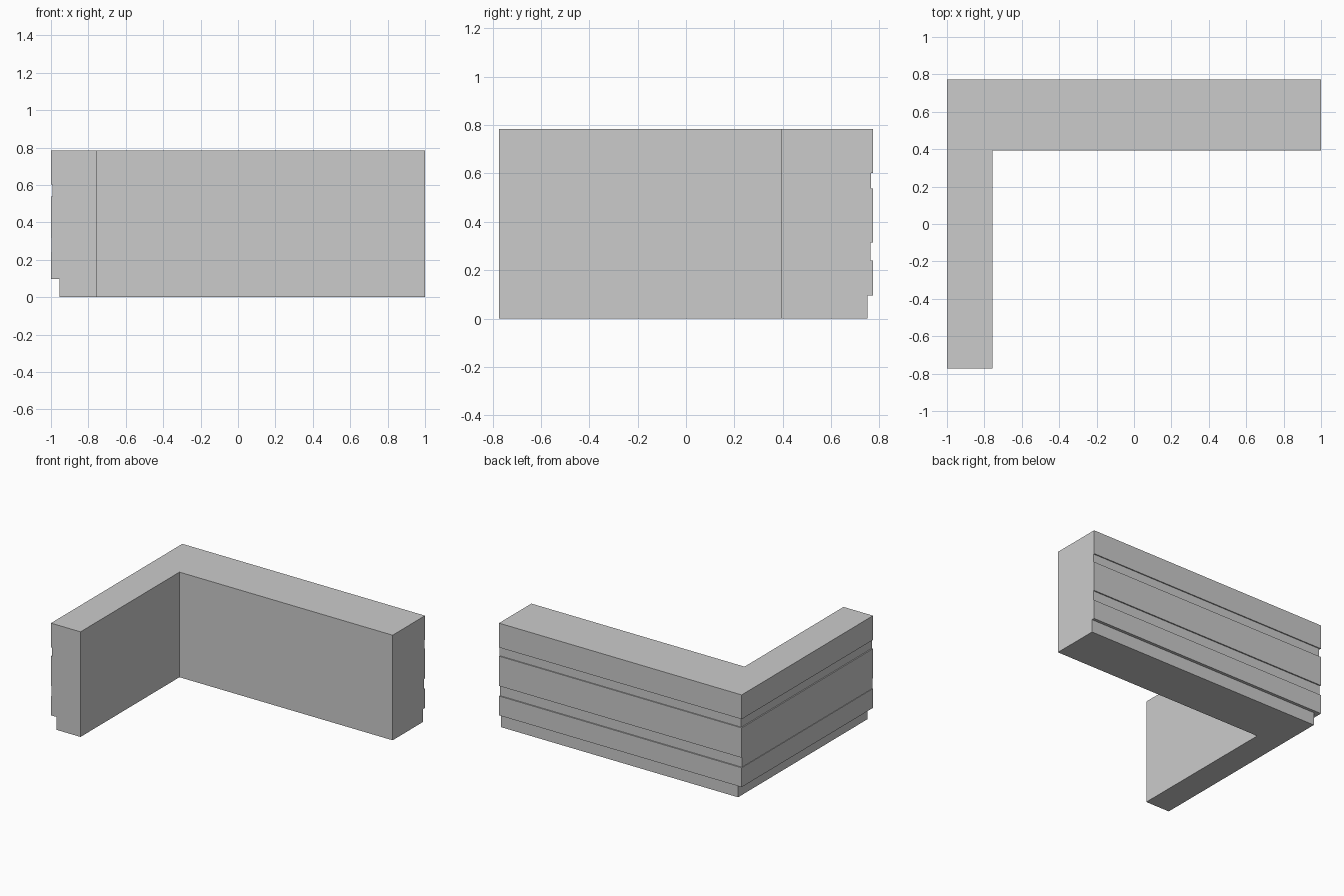
import bpy, bmesh, math

if "Cube" in bpy.data.objects:
    bpy.data.objects.remove(bpy.data.objects["Cube"])

X, Y = 1.0, 0.773            # outer half sizes
INNER_X, INNER_Y = -0.757, 0.392

# wall profile going up: (z, inset of left face, inset of back face)
profile = [
    (0.0, 0.045, 0.022), (0.096, 0.045, 0.022),    # recessed base
    (0.096, 0.0, 0.0), (0.24, 0.0, 0.0),
    (0.24, 0.004, 0.009), (0.315, 0.004, 0.009),   # lower groove
    (0.315, 0.0, 0.0), (0.537, 0.0, 0.0),
    (0.537, 0.009, 0.008), (0.602, 0.009, 0.008),  # upper groove
    (0.602, 0.0, 0.0), (0.783, 0.0, 0.0),
]


def corner_outline(left, back):
    """L-shaped plan, counter-clockwise, with inset outer faces."""
    return [(-X + left, -Y), (INNER_X, -Y), (INNER_X, INNER_Y),
            (X, INNER_Y), (X, Y - back), (-X + left, Y - back)]


# stack the outlines and bridge them into the corner wall
bm = bmesh.new()
rings = [[bm.verts.new((x, y, z)) for x, y in corner_outline(left, back)]
         for z, left, back in profile]
for low, high in zip(rings, rings[1:]):
    for i in range(6):
        j = (i + 1) % 6
        # the inner faces and ledge corners share positions, skip flat quads
        quad = [low[i], low[j], high[j], high[i]]
        bm.faces.new(quad)
bm.faces.new(rings[0][::-1])
bm.faces.new(rings[-1])

# clean up: weld coincident points and merge coplanar strips
bmesh.ops.remove_doubles(bm, verts=bm.verts, dist=1e-5)
bmesh.ops.dissolve_degenerate(bm, edges=bm.edges, dist=1e-5)
bmesh.ops.dissolve_limit(bm, angle_limit=math.radians(1),
                         verts=bm.verts, edges=bm.edges)
bmesh.ops.recalc_face_normals(bm, faces=bm.faces)

mesh = bpy.data.meshes.new("corner_wall")
bm.to_mesh(mesh)
bm.free()
wall = bpy.data.objects.new("corner_wall", mesh)
bpy.context.collection.objects.link(wall)
